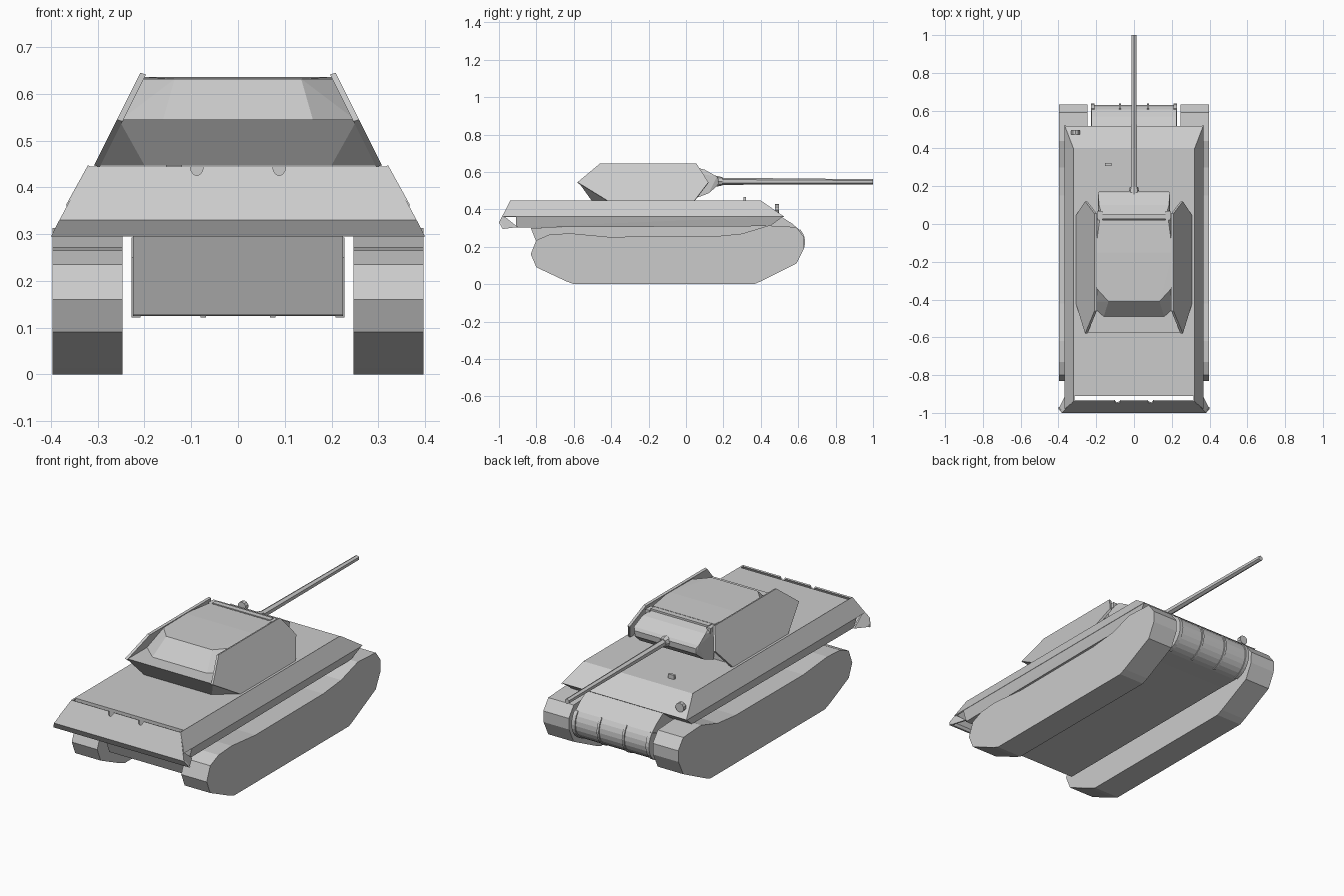
import bpy, bmesh, math
from mathutils import Vector

if "Cube" in bpy.data.objects:
    bpy.data.objects.remove(bpy.data.objects["Cube"])


def finish(name, bm, mirror=False):
    bmesh.ops.recalc_face_normals(bm, faces=bm.faces)
    me = bpy.data.meshes.new(name)
    bm.to_mesh(me)
    bm.free()
    ob = bpy.data.objects.new(name, me)
    bpy.context.collection.objects.link(ob)
    if mirror:
        mod = ob.modifiers.new("Mirror", 'MIRROR')
        mod.use_mirror_merge = False
    return ob


def prism(name, pts, offset, mirror=False):
    """Planar outline pushed along an offset vector."""
    bm = bmesh.new()
    off = Vector(offset)
    a = [bm.verts.new(p) for p in pts]
    b = [bm.verts.new(Vector(p) + off) for p in pts]
    bm.faces.new(a)
    bm.faces.new(b[::-1])
    for i in range(len(a)):
        j = (i + 1) % len(a)
        bm.faces.new((a[i], a[j], b[j], b[i]))
    return finish(name, bm, mirror)


def profile(name, yz, x0, x1, mirror=False):
    return prism(name, [(x0, y, z) for y, z in yz], (x1 - x0, 0, 0), mirror)


def hull(name, half):
    """Convex block from the points of its right half."""
    bm = bmesh.new()
    for x, y, z in half:
        bm.verts.new((x, y, z))
        bm.verts.new((-x, y, z))
    res = bmesh.ops.convex_hull(bm, input=bm.verts)
    bmesh.ops.delete(bm, geom=list({v for v in res["geom_interior"] if isinstance(v, bmesh.types.BMVert)}),
                     context='VERTS')
    bmesh.ops.dissolve_limit(bm, angle_limit=0.01, verts=bm.verts, edges=bm.edges)
    return finish(name, bm)


def rod(name, p0, p1, r0, r1, sides):
    p0, p1 = Vector(p0), Vector(p1)
    d = p1 - p0
    bm = bmesh.new()
    bmesh.ops.create_cone(bm, cap_ends=True, segments=sides, radius1=r0, radius2=r1, depth=d.length)
    m = d.to_track_quat('Z', 'Y').to_matrix().to_4x4()
    m.translation = (p0 + p1) / 2
    bm.transform(m)
    return finish(name, bm)


def box(name, c, s, mirror=False):
    bm = bmesh.new()
    bmesh.ops.create_cube(bm, size=1)
    for v in bm.verts:
        v.co = Vector([c[i] + v.co[i] * s[i] for i in range(3)])
    return finish(name, bm, mirror)


# Tracks
profile("track", [
    (-.80, .235), (-.83, .16), (-.80, .09), (-.64, .015), (-.60, 0), (.365, 0), (.40, .015),
    (.59, .11), (.63, .19), (.632, .25), (.59, .305), (.44, .313), (.30, .27), (.15, .255),
    (-.42, .253), (-.62, .272), (-.73, .265)], .397, .247, True)

# Lower hull with rounded nose
nose = [(.53 + .10 * math.cos(a), .225 + .10 * math.sin(a))
        for a in [math.radians(-90 + 130 * i / 9) for i in range(10)]]
profile("lower_hull", [(-.83, .30), (-.76, .127), (.42, .127)] + nose + [(.57, .322), (.40, .43), (.35, .33)],
        -.225, .225)

# Raised flanges around the nose
ring = [(.525 + .112 * math.cos(a), .225 + .105 * math.sin(a))
        for a in [math.radians(-80 + 120 * i / 9) for i in range(10)]]
profile("nose_flange", ring + [(.5, .25)], .228, .208, True)
profile("nose_rib", ring + [(.5, .25)], .08, .068, True)

# Upper hull with glacis
hull("upper_hull", [(.32, -.91, .445), (.32, .40, .445), (.367, .52, .363),
                    (.367, -.91, .362), (.35, -.91, .303), (.35, .45, .31)])

# Overlapping side panels, running back to the rear plate
prism("side_panel", [(.321, -.94, .447), (.321, .40, .447), (.368, .523, .362), (.368, -.98, .362)],
      (-.006, 0, -.003), True)
prism("rear_side_flange", [(.361, -.978, .368), (.382, -1, .33), (.40, -.98, .295), (.36, -.90, .305)],
      (-.008, 0, 0), True)

# Rear plate with two round notches in its top edge
edge = [(-.32, .445)]
for cx in (-.088, .088):
    edge += [(cx + .014 * math.cos(a), .445 - .02 * math.sin(a))
             for a in [math.pi * (1 - i / 6) for i in range(7)]]
edge += [(.32, .445), (.382, .33), (-.382, .33)]
prism("rear_plate", [(x, -.94 - (.445 - z) * .52, z) for x, z in edge], (0, .008, -.003))
hull("rear_lower_strip", [(.382, -1, .33), (.40, -.98, .295), (.382, -.99, .33), (.40, -.97, .295)])

# Turret core: undercut lower body, and upper body with faceted rear
hull("turret_lower_body", [(.20, -.505, .447), (.30, -.42, .447), (.30, .02, .447),
                           (.255, -.575, .545), (.255, .02, .545)])
hull("turret_upper_body", [(.16, -.49, .545), (.25, -.41, .545), (.235, .03, .545),
                           (.135, -.41, .632), (.208, -.33, .632), (.205, -.15, .636), (.182, .02, .632)])

# Turret side plates, six-sided and leaning in
prism("turret_side_plate", [(.308, -.42, .447), (.308, .045, .447), (.2589, .12, .545),
                            (.209, .055, .645), (.209, -.46, .645), (.2589, -.58, .545)],
      (-.012, 0, -.004), True)

# Gun shield and its fittings
hull("gun_shield", [(.17, .05, .625), (.185, .10, .612), (.19, .165, .575), (.18, .175, .56),
                    (.18, .172, .53), (.19, .12, .485), (.19, .04, .455), (.19, .02, .60)])
box("shield_roof_bar", (0, .04, .628), (.34, .028, .012))
box("shield_pivot", (.18, .045, .615), (.025, .045, .03), True)

# Gun
rod("gun_collar", (0, .14, .55), (0, .195, .55), .034, .022, 8)
rod("gun_barrel", (0, .16, .55), (0, 1, .547), .019, .014, 6)

# Small fittings on the front deck
box("periscope", (-.137, .315, .455), (.034, .014, .024))
rod("head_lamp", (-.31, .475, .405), (-.31, .497, .405), .024, .024, 10)
